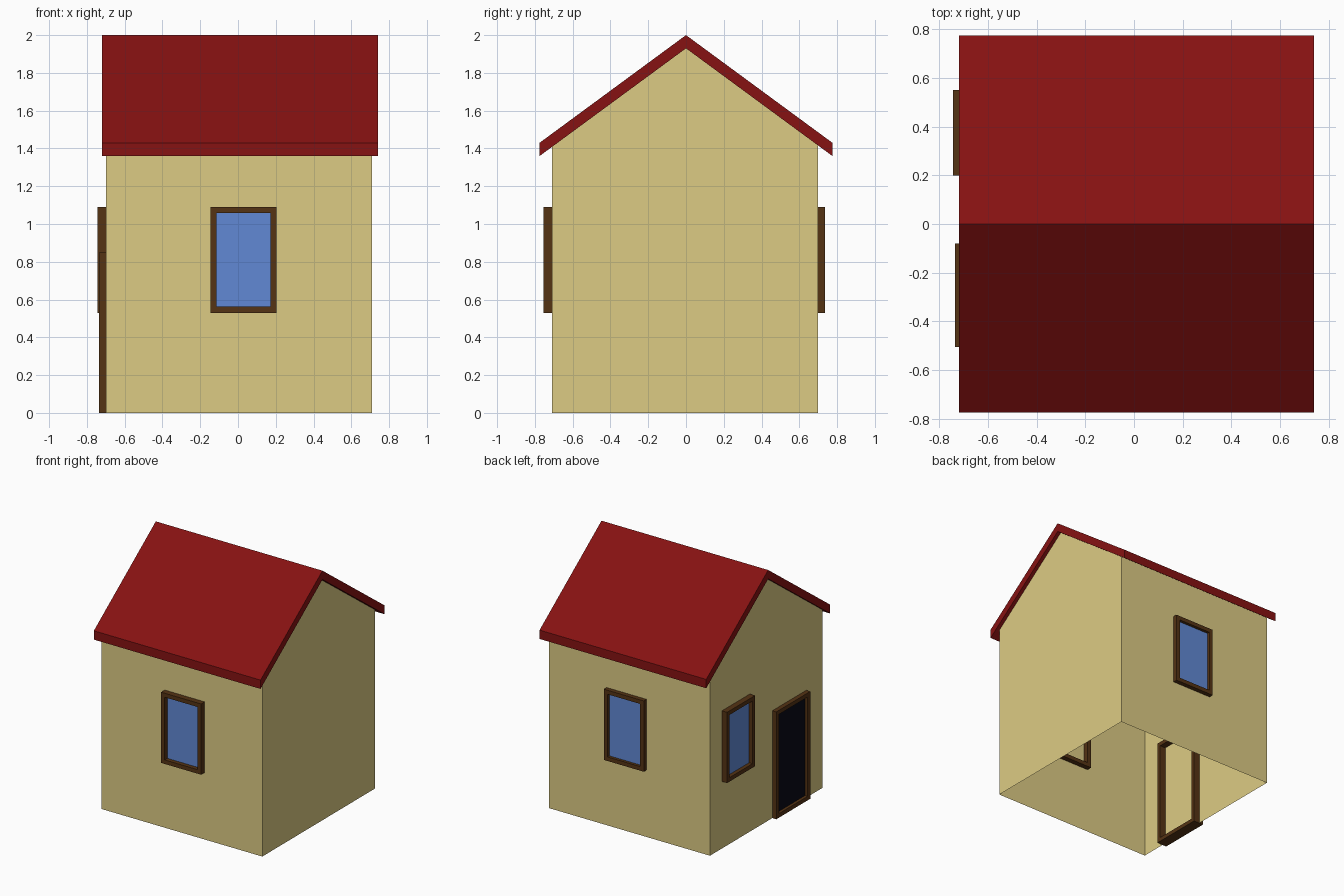
import bpy

if "Cube" in bpy.data.objects:
    bpy.data.objects.remove(bpy.data.objects["Cube"])

def material(name, rgb):
    m = bpy.data.materials.new(name)
    m.diffuse_color = (*rgb, 1)
    m.use_nodes = True
    m.node_tree.nodes["Principled BSDF"].inputs["Base Color"].default_value = m.diffuse_color
    return m

WALL = material("wall_cream", (0.72, 0.60, 0.23))
RED = material("roof_red", (0.24, 0.006, 0.006))
WOOD = material("dark_wood", (0.09, 0.033, 0.007))
GLASS = material("glass_blue", (0.12, 0.25, 0.66))
BLACK = material("door_black", (0.003, 0.003, 0.008))

def mesh_object(name, verts, faces, mat):
    me = bpy.data.meshes.new(name)
    me.from_pydata(verts, [], faces)
    me.materials.append(mat)
    ob = bpy.data.objects.new(name, me)
    bpy.context.collection.objects.link(ob)
    return ob

def extrude_x(name, profile, x0, x1, mat, skip=()):
    """Extrude a (y, z) profile along x; skip lists profile edges left open."""
    n = len(profile)
    verts = [(x, y, z) for x in (x0, x1) for y, z in profile]
    faces = [tuple(reversed(range(n))), tuple(range(n, 2 * n))]
    faces += [(i, (i + 1) % n, (i + 1) % n + n, i + n) for i in range(n) if i not in skip]
    return mesh_object(name, verts, faces, mat)

# Thin walls with gables, open underneath
extrude_x("house_walls", [(-0.71, 0), (0.70, 0), (0.70, 1.417), (0, 1.93), (-0.71, 1.41)],
          -0.70, 0.71, WALL, skip=(0,))

# Folded roof slab
extrude_x("roof", [(-0.775, 1.36), (0, 1.93), (0.775, 1.36), (0.775, 1.43), (0, 2.0), (-0.775, 1.43)],
          -0.72, 0.74, RED).data.polygons[0].use_smooth = False

def opening(name, side, a0, a1, z0, z1, inner, outer, pane, pane_mat, b=0.032):
    """Rectangular frame ring through a wall, plus a flat pane just outside it."""
    def place(a, d, z):
        return (a, d, z) if side == "y" else (d, a, z)
    flip = (side == "x") != (outer < inner)
    def rect(d, i):
        return [place(a, d, z) for a, z in
                ((a0 + i, z0 + i), (a1 - i, z0 + i), (a1 - i, z1 - i), (a0 + i, z1 - i))]
    # loops in order: outside big, outside small, inside small, inside big
    verts = rect(outer, 0) + rect(outer, b) + rect(inner, b) + rect(inner, 0)
    faces = []
    for k in range(4):
        for i in range(4):
            j = (i + 1) % 4
            p, q = 4 * k, 4 * ((k + 1) % 4)
            f = (p + i, p + j, q + j, q + i)
            faces.append(f if flip else f[::-1])
    mesh_object(name + "_frame", verts, faces, WOOD)
    f = (0, 1, 2, 3)
    mesh_object(name + "_pane", rect(pane, b), [f if flip else f[::-1]], pane_mat)

# Windows and door
opening("front_window", "y", -0.145, 0.205, 0.53, 1.09, -0.67, -0.755, -0.722, GLASS)
opening("back_window", "y", -0.145, 0.205, 0.53, 1.09, 0.65, 0.735, 0.712, GLASS)
opening("left_window", "x", 0.20, 0.55, 0.53, 1.09, -0.66, -0.745, -0.715, GLASS)
opening("door", "x", -0.505, -0.08, 0.0, 0.85, -0.65, -0.735, -0.712, BLACK)
